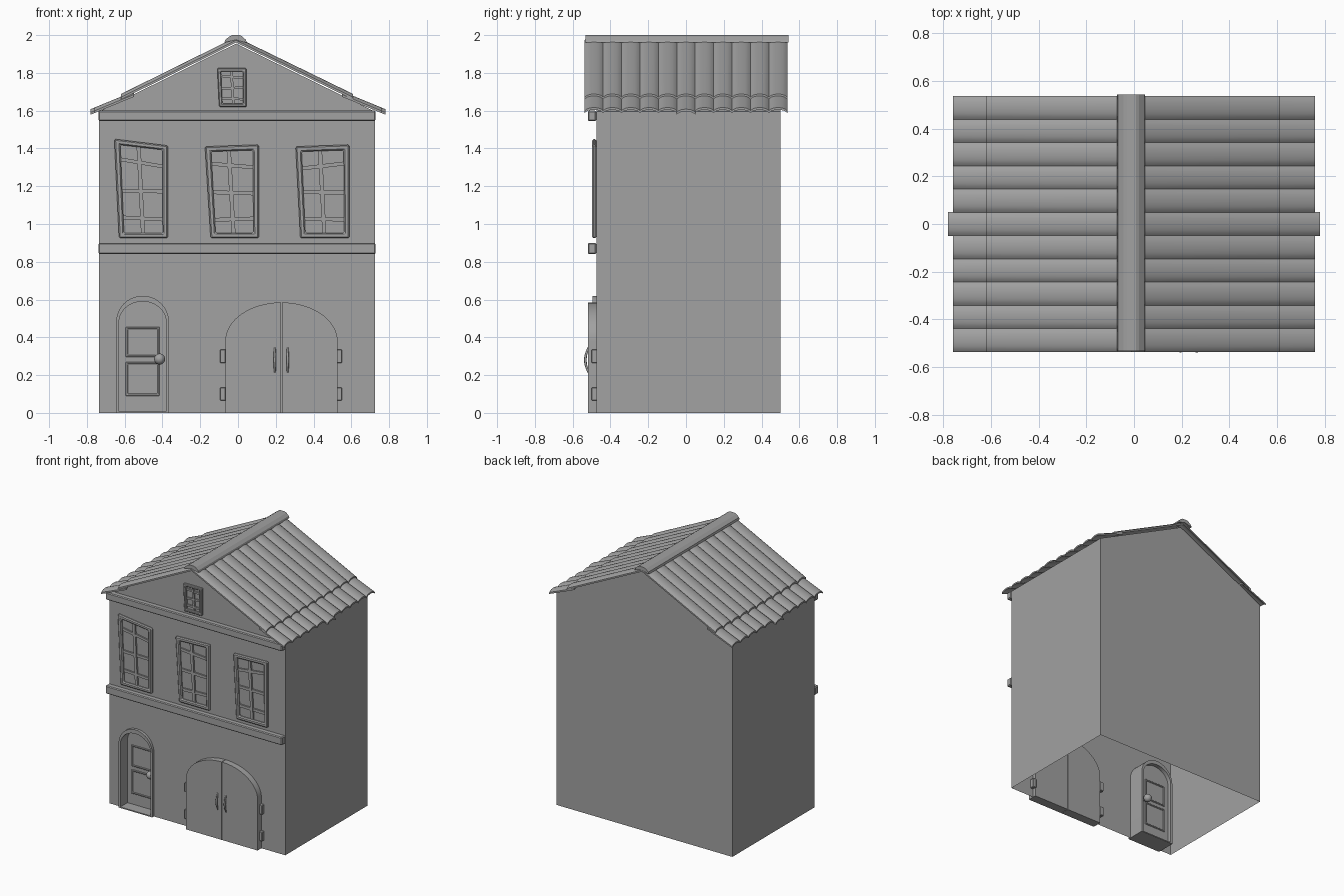
import bpy, bmesh
from math import sin, cos, pi
from mathutils import Vector

if "Cube" in bpy.data.objects:
    bpy.data.objects.remove(bpy.data.objects["Cube"], do_unlink=True)

grey = bpy.data.materials.new("plain grey")
grey.use_nodes = True
GREY = (0.36, 0.36, 0.36, 1)
grey.diffuse_color = GREY
grey.node_tree.nodes["Principled BSDF"].inputs["Base Color"].default_value = GREY

FRONT, BACK = -0.475, 0.5


def finish(name, bm, bevel=0, smooth=False):
    bmesh.ops.recalc_face_normals(bm, faces=bm.faces)
    mesh = bpy.data.meshes.new(name)
    bm.to_mesh(mesh)
    bm.free()
    mesh.materials.append(grey)
    ob = bpy.data.objects.new(name, mesh)
    bpy.context.collection.objects.link(ob)
    if bevel:
        mod = ob.modifiers.new("Bevel", 'BEVEL')
        mod.width, mod.segments, mod.limit_method = bevel, 1, 'ANGLE'
    if smooth:
        bpy.ops.object.select_all(action='DESELECT')
        ob.select_set(True)
        bpy.context.view_layer.objects.active = ob
        bpy.ops.object.shade_smooth_by_angle(angle=0.7)
    return ob


def prism(bm, outline, y0, y1):
    """Extrude an x-z outline from y0 to y1."""
    a = [bm.verts.new((x, y0, z)) for x, z in outline]
    b = [bm.verts.new((x, y1, z)) for x, z in outline]
    bm.faces.new(a)
    bm.faces.new(b[::-1])
    for i in range(len(a)):
        j = (i + 1) % len(a)
        bm.faces.new((a[i], b[i], b[j], a[j]))


def ring(bm, outer, inner, y0, y1, closed=True):
    """Frame between two matching x-z outlines."""
    rows = [[bm.verts.new((x, y, z)) for x, z in line]
            for line, y in ((outer, y0), (inner, y0), (inner, y1), (outer, y1))]
    n = len(outer)
    for i in range(n if closed else n - 1):
        j = (i + 1) % n
        for k in range(4):
            p, q = rows[k], rows[(k + 1) % 4]
            bm.faces.new((p[i], p[j], q[j], q[i]))
    if not closed:
        for i in (0, n - 1):
            bm.faces.new([r[i] for r in rows])


def rect(x0, x1, z0, z1):
    return [(x0, z0), (x1, z0), (x1, z1), (x0, z1)]


def box(name, x0, x1, y0, y1, z0, z1, bevel=0):
    bm = bmesh.new()
    prism(bm, rect(x0, x1, z0, z1), y0, y1)
    return finish(name, bm, bevel)


def arch(cx, half, spring, rise, steps=20):
    """Arched doorway path, from the left foot over to the right foot."""
    curve = [(cx - half * cos(pi * i / steps), spring + rise * sin(pi * i / steps))
             for i in range(steps + 1)]
    return [(cx - half, 0)] + curve + [(cx + half, 0)]


# House shell: open underneath, with a doorway notch in the front wall
DOOR_X = -0.505
door_hole = arch(DOOR_X, 0.132, 0.48, 0.132)
shell = [(-0.735, 0), (-0.735, 1.595), (-0.01, 1.955), (0.725, 1.595), (0.725, 0)]
bm = bmesh.new()
front = [bm.verts.new((x, FRONT, z)) for x, z in shell]
back = [bm.verts.new((x, BACK, z)) for x, z in shell]
notch = [bm.verts.new((x, FRONT, z)) for x, z in door_hole]
bm.faces.new(front + notch[::-1])
bm.faces.new(back)
for i in range(4):
    bm.faces.new((front[i], front[i + 1], back[i + 1], back[i]))
finish("house_walls", bm)

# Front ledges
box("middle_ledge", -0.738, 0.728, -0.52, FRONT, 0.84, 0.9, 0.006)
box("top_ledge", -0.738, 0.728, -0.52, FRONT, 1.545, 1.6, 0.006)


# Crooked windows: corners run bottom left, bottom right, top right, top left
def window(name, corners, edge, bars, post):
    c = [Vector(p) for p in corners]

    def at(u, v):
        return c[0].lerp(c[1], u).lerp(c[3].lerp(c[2], u), v)

    w, h = (c[1] - c[0]).length, (c[3] - c[0]).length
    u, v = edge / w, edge / h
    inner = [at(u, v), at(1 - u, v), at(1 - u, 1 - v), at(u, 1 - v)]
    bm = bmesh.new()
    ring(bm, c, inner, -0.497, FRONT)
    finish(name + "_frame", bm, edge * 0.25)
    bm = bmesh.new()
    t = edge * 0.36
    tu, tv = t / w, t / h
    prism(bm, [at(post + 0.02 - tu, v), at(post + 0.02 + tu, v),
               at(post - 0.02 + tu, 1 - v), at(post - 0.02 - tu, 1 - v)], -0.488, FRONT)
    for left, right in bars:
        prism(bm, [at(u, left - tv), at(1 - u, right - tv),
                   at(1 - u, right + tv), at(u, left + tv)], -0.486, FRONT)
    finish(name + "_bars", bm)


rows = [(0.21, 0.2), (0.48, 0.5), (0.8, 0.77)]
window("left_window", [(-0.63, 0.925), (-0.37, 0.925), (-0.37, 1.415), (-0.655, 1.45)],
       0.028, rows, 0.47)
window("middle_window", [(-0.145, 0.925), (0.11, 0.925), (0.11, 1.42), (-0.175, 1.41)],
       0.028, [(0.2, 0.21), (0.5, 0.48), (0.81, 0.76)], 0.46)
window("right_window", [(0.33, 0.925), (0.59, 0.925), (0.59, 1.42), (0.305, 1.41)],
       0.028, [(0.21, 0.2), (0.5, 0.49), (0.76, 0.8)], 0.47)
window("gable_window", [(-0.1, 1.62), (0.045, 1.62), (0.045, 1.825), (-0.11, 1.825)],
       0.018, [(0.22, 0.2), (0.47, 0.5), (0.8, 0.75)], 0.5)

# Arched door set deep in its frame
bm = bmesh.new()
ring(bm, arch(DOOR_X, 0.14, 0.48, 0.14), arch(DOOR_X, 0.125, 0.48, 0.11),
     -0.495, -0.35, closed=False)
finish("door_frame", bm, smooth=True)
bm = bmesh.new()
prism(bm, arch(DOOR_X, 0.127, 0.48, 0.112), -0.41, -0.38)
finish("door", bm)
bm = bmesh.new()
for z0, z1 in ((0.09, 0.27), (0.295, 0.455)):
    for y, out in ((-0.41, -1), (-0.38, 1)):
        o = rect(-0.595, -0.415, z0, z1)
        i = rect(-0.583, -0.427, z0 + 0.012, z1 - 0.012)
        ring(bm, o, i, y + out * 0.008, y)
finish("door_mouldings", bm, 0.003)
bm = bmesh.new()
for y in (-0.445, -0.345):
    ball = bmesh.ops.create_uvsphere(bm, u_segments=20, v_segments=12, radius=0.029)
    bmesh.ops.translate(bm, verts=ball["verts"], vec=(-0.415, y, 0.285))
prism(bm, rect(-0.425, -0.405, 0.275, 0.295), -0.44, -0.35)
finish("door_knobs", bm, smooth=True)
box("door_sill", -0.635, -0.375, -0.495, -0.35, 0, 0.008)

# Double gate made of two leaves
GATE_X = 0.23
path = arch(GATE_X, 0.297, 0.38, 0.205, 32)
mid = len(path) // 2
for name, half, gap in (("left_gate_leaf", path[mid:], 0.002),
                        ("right_gate_leaf", path[:mid + 1], -0.002)):
    top = (GATE_X + gap, 0.585)
    pts = [top if abs(x - GATE_X) < 0.001 else (x, z) for x, z in half]
    bm = bmesh.new()
    prism(bm, pts + [(GATE_X + gap, 0)], -0.52, -0.45)
    finish(name, bm, smooth=True)
for x in (-0.095, 0.52):
    for z in (0.065, 0.265):
        box("gate_hinge", x, x + 0.03, -0.5, -0.445, z, z + 0.07, 0.003)

# Bowed gate handles
for x in (0.195, 0.263):
    curve = bpy.data.curves.new("gate_handle", 'CURVE')
    curve.dimensions, curve.bevel_depth, curve.bevel_resolution = '3D', 0.007, 2
    curve.use_fill_caps = True
    spline = curve.splines.new('POLY')
    spline.points.add(10)
    for i, p in enumerate(spline.points):
        p.co = (x, -0.515 - 0.018 * sin(pi * i / 10), 0.21 + 0.014 * i, 1)
        p.radius = 0.6 + 0.4 * sin(pi * i / 10)
    curve.materials.append(grey)
    bpy.context.collection.objects.link(bpy.data.objects.new("gate_handle", curve))


# Curved roof tiles: a thin arched strip from the upper to the lower crown point
def tile(bm, y, upper, lower, half=0.0495, rise=0.024, thick=0.012, steps=8):
    ends = []
    for x, z in (upper, lower):
        top, under = [], []
        for i in range(steps + 1):
            t = 2 * i / steps - 1
            drop = rise * (1 - (1 - 0.92 * t * t) ** 0.5)
            top.append((x, y + half * t, z - drop))
            under.append((x, y + half * t, z - drop - thick))
        ends.append([bm.verts.new(p) for p in top + under[::-1]])
    a, b = ends
    n = len(a)
    for i in range(n):
        j = (i + 1) % n
        bm.faces.new((a[i], a[j], b[j], b[i]))
    bm.faces.new(a)
    bm.faces.new(b)


for name, side in (("left_roof_tiles", 1), ("right_roof_tiles", -1)):
    bm = bmesh.new()
    for k in range(-5, 6):
        end = 0.78 if k == 0 else 0.76
        y = k * 0.0975
        tile(bm, y, (-0.01, 1.99), (side * 0.615 - 0.005, 1.688))
        tile(bm, y, (side * 0.55, 1.703), (side * end, 1.608 + 0.42 * (0.78 - end)))
    finish(name, bm, smooth=True)

# Ridge cap
bm = bmesh.new()
prism(bm, [(-0.072, 1.96), (-0.068, 1.975), (-0.045, 1.993), (-0.03, 2.0), (0.008, 2.0),
           (0.022, 1.993), (0.042, 1.975), (0.046, 1.96), (-0.013, 1.975)], -0.533, 0.543)
finish("ridge_cap", bm)
